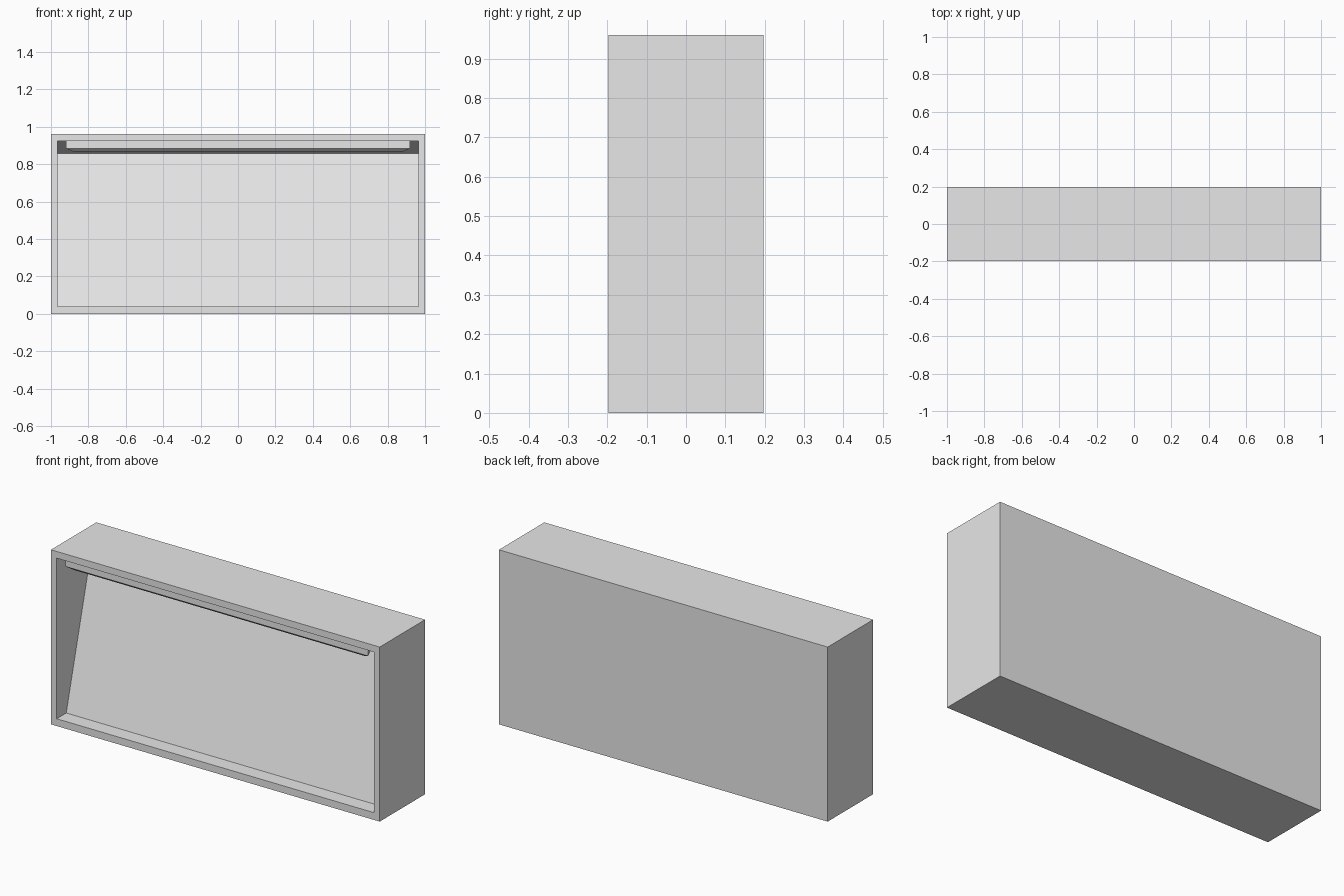
import bpy
import bmesh

cube = bpy.data.objects.get("Cube")
if cube:
    bpy.data.objects.remove(cube, do_unlink=True)

FRONT, BACK = -0.197, 0.197
HEIGHT = 0.96

grey = bpy.data.materials.new("light_grey")
grey.use_nodes = True
grey.diffuse_color = (0.8, 0.8, 0.8, 1)
grey.node_tree.nodes["Principled BSDF"].inputs["Base Color"].default_value = (0.8, 0.8, 0.8, 1)


def prism(name, profile, half_width):
    """Extrude a (depth from front, z) profile across x."""
    bm = bmesh.new()
    verts = [bm.verts.new((-half_width, FRONT + d, z)) for d, z in profile]
    face = bm.faces.new(verts)
    out = bmesh.ops.extrude_face_region(bm, geom=[face])
    moved = [v for v in out["geom"] if isinstance(v, bmesh.types.BMVert)]
    bmesh.ops.translate(bm, verts=moved, vec=(2 * half_width, 0, 0))
    bmesh.ops.recalc_face_normals(bm, faces=bm.faces)
    mesh = bpy.data.meshes.new(name)
    bm.to_mesh(mesh)
    bm.free()
    mesh.materials.append(grey)
    obj = bpy.data.objects.new(name, mesh)
    bpy.context.collection.objects.link(obj)
    return obj


# Outer housing
depth = BACK - FRONT
housing = prism("housing", [(0, 0), (depth, 0), (depth, HEIGHT), (0, HEIGHT)], 1.0)

# Recess: flat sill, leaning back panel, sloping ceiling
recess = prism("recess_cutter",
               [(-0.1, 0.04), (0.083, 0.04), (0.302, 0.858),
                (0.06, 0.923), (-0.1, 0.923)], 0.965)
recess.hide_render = True
recess.hide_viewport = True
cut = housing.modifiers.new("recess", "BOOLEAN")
cut.operation = "DIFFERENCE"
cut.solver = "EXACT"
cut.object = recess

# Light bar under the top of the frame, with a tapered lower lip
bar = prism("light_bar",
            [(0.012, 0.923), (0.012, 0.885), (0.034, 0.867),
             (0.06, 0.867), (0.06, 0.923)], 0.92)
for v in bar.data.vertices:
    if v.co.z < 0.88:
        v.co.x *= 0.88 / 0.92
